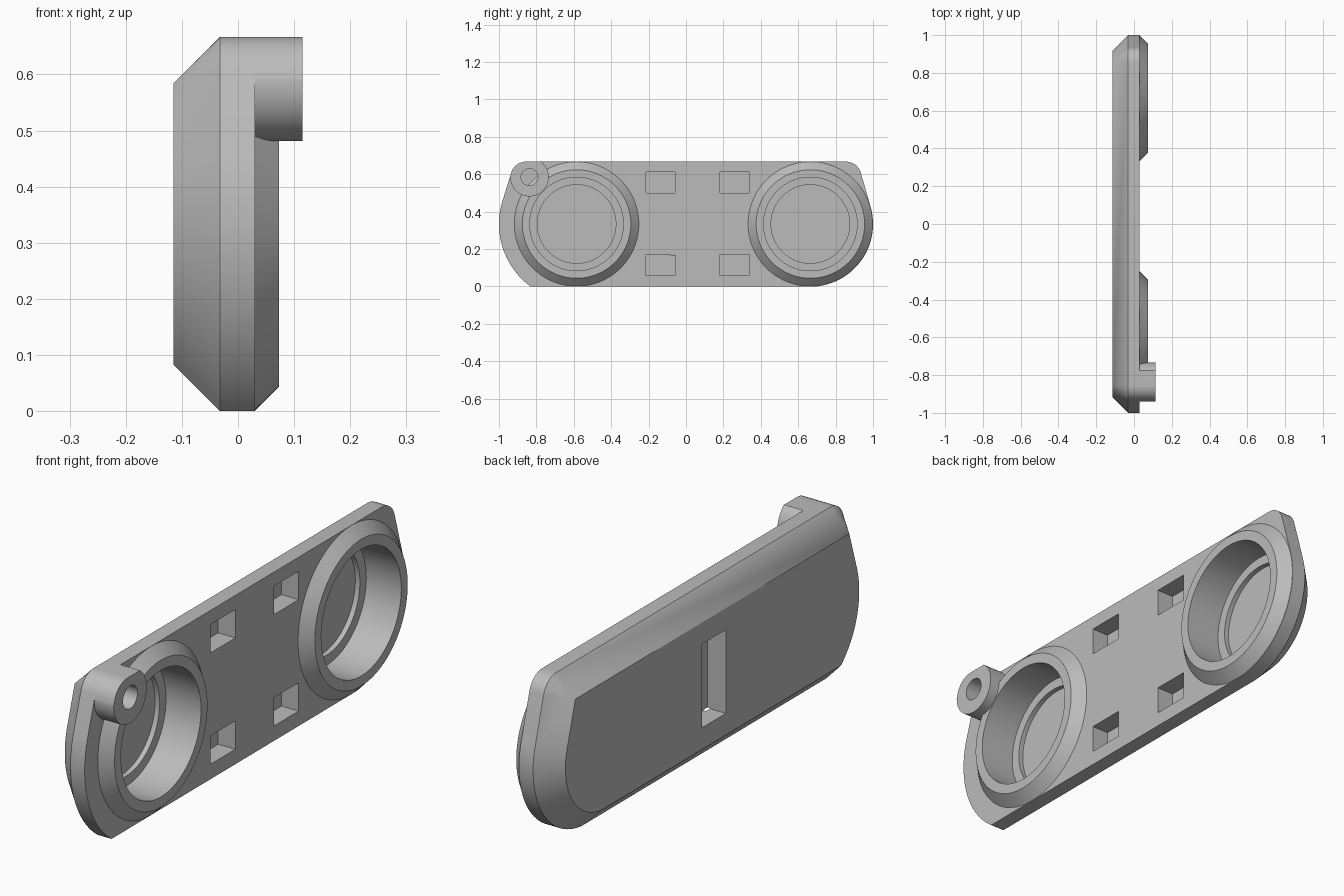
import bpy, bmesh, math

if "Cube" in bpy.data.objects:
    bpy.data.objects.remove(bpy.data.objects["Cube"])

CZ = 0.3335                      # mid height of the plate
LEFT, RIGHT = -0.585, 0.665      # y of the two round wells
FRONT, EDGE, BACK = 0.03, -0.032, -0.115
CHAMFER = 0.083

grey = bpy.data.materials.new("plain grey")
grey.diffuse_color = (0.5, 0.5, 0.5, 1)
grey.use_nodes = True
grey.node_tree.nodes["Principled BSDF"].inputs["Base Color"].default_value = grey.diffuse_color


def arc(y, z, r, a0, a1, n):
    return [(y + r * math.cos(a0 + (a1 - a0) * i / n),
             z + r * math.sin(a0 + (a1 - a0) * i / n)) for i in range(n + 1)]


def circle(y, z, r, n=96):
    return arc(y, z, r, 0, 2 * math.pi, n)[:-1]


def rect(y, z, w, h):
    return [(y + a * w / 2, z + b * h / 2) for a, b in ((-1, -1), (1, -1), (1, 1), (-1, 1))]


def outline(t):
    """Plate outline in the yz plane, inset by t."""
    fy, fz, fr = 0.855, 2 * CZ - CHAMFER, CHAMFER      # top corner rounding

    def tangent(y, r, corner, sign):
        dy, dz = corner - y, fz - CZ
        return math.atan2(dz, dy) + sign * math.acos((r - fr) / math.hypot(dy, dz))

    ra, rb = 0.415, 0.335
    right, left = tangent(RIGHT, rb, fy, -1), tangent(LEFT, ra, -fy, 1)
    low = math.pi + math.asin((CZ - t) / (ra - t))
    start = -math.asin((CZ - t) / (rb - t))
    half = math.pi / 2
    return (arc(RIGHT, CZ, rb - t, start, right, 32) + arc(fy, fz, fr - t, right, half, 12)
            + arc(-fy, fz, fr - t, half, left, 12) + arc(LEFT, CZ, ra - t, left, low, 24))


def loft(name, sections, caps=True):
    """Join (x, yz points) sections into a solid along x."""
    bm = bmesh.new()
    loops = [[bm.verts.new((x, y, z)) for y, z in pts] for x, pts in sections]
    n = len(loops[0])
    for a, b in zip(loops, loops[1:]):
        for i in range(n):
            j = (i + 1) % n
            bm.faces.new((a[i], a[j], b[j], b[i]))
    if caps:
        bm.faces.new(loops[0][::-1])
        bm.faces.new(loops[-1])
    bmesh.ops.remove_doubles(bm, verts=bm.verts[:], dist=1e-4)
    if caps:
        bmesh.ops.recalc_face_normals(bm, faces=bm.faces[:])
    me = bpy.data.meshes.new(name)
    bm.to_mesh(me)
    bm.free()
    me.materials.append(grey)
    ob = bpy.data.objects.new(name, me)
    bpy.context.collection.objects.link(ob)
    return ob


cutters = []


def cutter(name, x0, x1, pts):
    ob = loft(name, [(x0, pts), (x1, pts)])
    ob.hide_render = True
    cutters.append(ob)
    return ob


def boolean(ob, tool, op='DIFFERENCE'):
    m = ob.modifiers.new(tool.name, 'BOOLEAN')
    m.operation, m.solver, m.object = op, 'EXACT', tool
    bpy.context.view_layer.objects.active = ob
    bpy.ops.object.modifier_apply(modifier=m.name)


# Plate with chamfered back
plate = loft("plate", [(FRONT, outline(0)), (EDGE, outline(0)), (BACK, outline(CHAMFER))])
parts = [plate]

# Tapered collars and stepped wells
for side, y in (("left", LEFT), ("right", RIGHT)):
    parts.append(loft(side + "_collar", [(FRONT, circle(y, CZ, 0.333)), (0.073, circle(y, CZ, 0.29)),
                                         (0.073, circle(y, CZ, 0.25)), (FRONT, circle(y, CZ, 0.25))], caps=False))
    boolean(plate, cutter("well", -0.08, 0.2, circle(y, CZ, 0.25)))
    boolean(plate, cutter("well_floor", -0.10, 0, circle(y, CZ, 0.21)))

# Four front pockets and the slot in the back
for y in (-0.137, 0.258):
    for z in (0.115, 0.555):
        boolean(plate, cutter("pocket", -0.045, 0.2, rect(y, z, 0.155, 0.112)))
boolean(plate, cutter("back_slot", -0.3, -0.035, rect(-0.01, CZ, 0.15, 0.33)))

# Corner boss, trimmed to the plate outline, with a blind hole
boss_y, boss_z = -0.837, 0.584
boss = loft("corner_boss", [(FRONT, circle(boss_y, boss_z, 0.103)), (0.115, circle(boss_y, boss_z, 0.103))])
boolean(boss, cutter("boss_limit", 0, 0.2, outline(0)), 'INTERSECT')
parts.append(boss)
hole = cutter("boss_hole", -0.03, 0.2, circle(boss_y, boss_z, 0.045, 48))
for ob in (plate, boss):
    boolean(ob, hole)

for ob in cutters:
    bpy.data.objects.remove(ob)

# Smooth round walls, keep edges sharp
for ob in parts:
    bpy.ops.object.select_all(action='DESELECT')
    ob.select_set(True)
    bpy.context.view_layer.objects.active = ob
    bpy.ops.object.shade_smooth_by_angle(angle=math.radians(25))
